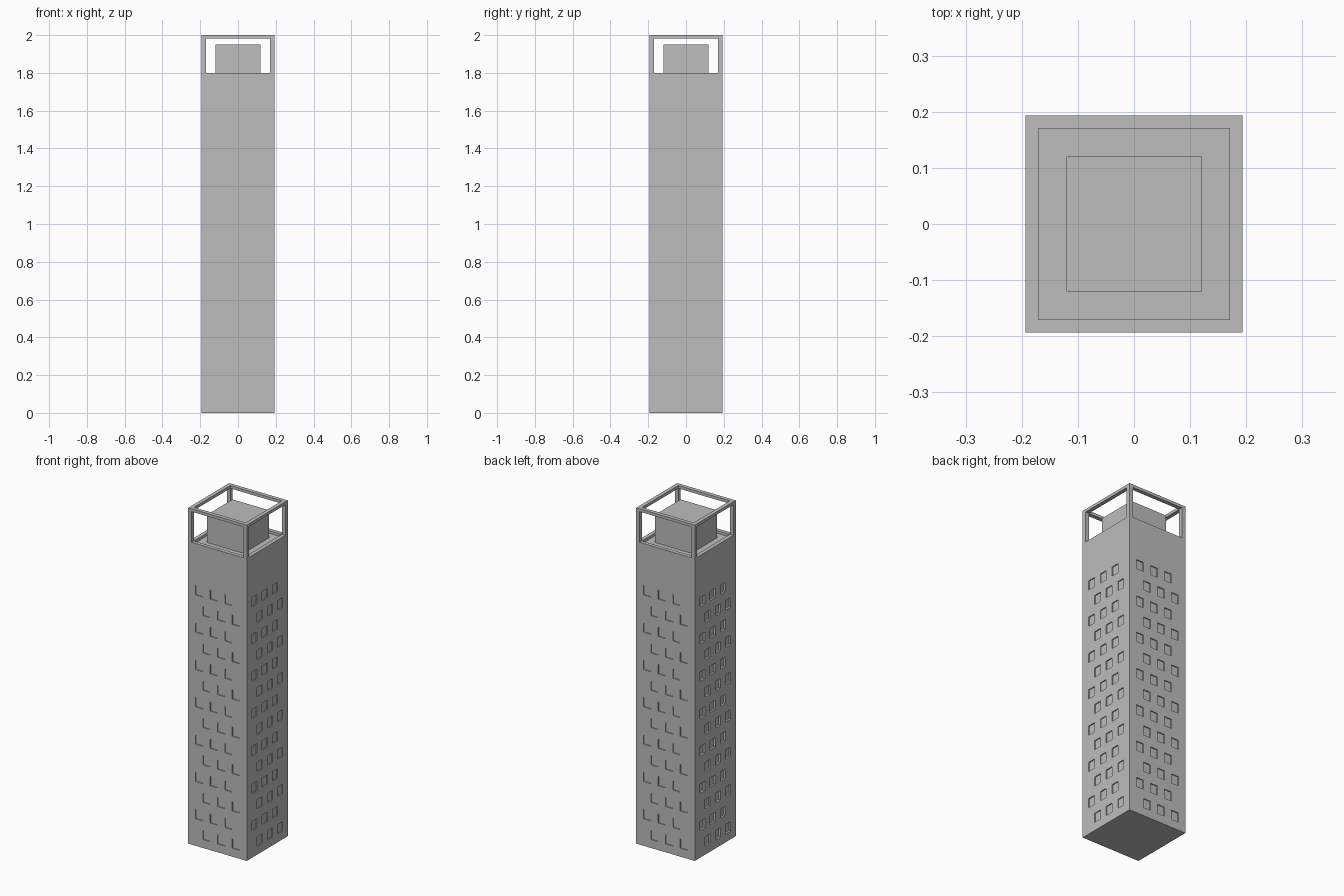
import bpy, bmesh, math
from mathutils import Matrix, Vector

if "Cube" in bpy.data.objects:
    bpy.data.objects.remove(bpy.data.objects["Cube"])

H = 0.193            # half width of the tower
BODY_TOP = 1.80
FLOOR = 1.785        # sunken roof inside the rim
RIM = 0.17           # inner half width of rim and frame
TOP = 2.0
COL = 2 * H / 8      # window grid column
ROW = 2 / 36         # window grid row
Z0 = 0.05

grey = bpy.data.materials.new("grey")
grey.diffuse_color = (0.51, 0.51, 0.51, 1)
grey.use_nodes = True
grey.node_tree.nodes["Principled BSDF"].inputs["Base Color"].default_value = grey.diffuse_color


def finish(bm, name):
    bmesh.ops.remove_doubles(bm, verts=bm.verts, dist=1e-5)
    bmesh.ops.recalc_face_normals(bm, faces=bm.faces)
    me = bpy.data.meshes.new(name)
    bm.to_mesh(me)
    bm.free()
    me.materials.append(grey)
    ob = bpy.data.objects.new(name, me)
    bpy.context.collection.objects.link(ob)
    return ob


def box(name, x0, x1, y0, y1, z0, z1):
    bm = bmesh.new()
    m = Matrix.Translation(((x0 + x1) / 2, (y0 + y1) / 2, (z0 + z1) / 2))
    m = m @ Matrix.Diagonal((x1 - x0, y1 - y0, z1 - z0, 1))
    bmesh.ops.create_cube(bm, size=1, matrix=m)
    return finish(bm, name)


def quad(bm, pts):
    bm.faces.new([bm.verts.new(p) for p in pts])


# tower body: four walls with staggered recessed windows
bm = bmesh.new()
zs = [0] + [Z0 + i * ROW for i in range(28)] + [BODY_TOP]
for side in range(4):
    rot = Matrix.Rotation(side * math.pi / 2, 3, 'Z')
    depth = 0.012 if side == 3 else 0.006
    for r in range(len(zs) - 1):
        for c in range(8):
            x0, x1 = -H + c * COL, -H + (c + 1) * COL
            ring = [(x0, zs[r]), (x1, zs[r]), (x1, zs[r + 1]), (x0, zs[r + 1])]
            front = [rot @ Vector((x, -H, z)) for x, z in ring]
            even = r % 4 == 1 and c in (2, 4, 6)
            odd = r % 4 == 3 and c in (1, 3, 5)
            if even or odd:
                back = [rot @ Vector((x, -H + depth, z)) for x, z in ring]
                quad(bm, back)
                for i in range(4):
                    j = (i + 1) % 4
                    quad(bm, [front[i], front[j], back[j], back[i]])
            else:
                quad(bm, front)
    # rim top and inner rim wall
    quad(bm, [rot @ Vector(p) for p in ((-H, -H, BODY_TOP), (H, -H, BODY_TOP),
                                        (RIM, -RIM, BODY_TOP), (-RIM, -RIM, BODY_TOP))])
    quad(bm, [rot @ Vector(p) for p in ((-RIM, -RIM, BODY_TOP), (RIM, -RIM, BODY_TOP),
                                        (RIM, -RIM, FLOOR), (-RIM, -RIM, FLOOR))])
# sunken roof and underside
for h, z in ((RIM, FLOOR), (H, 0)):
    quad(bm, [(-h, -h, z), (h, -h, z), (h, h, z), (-h, h, z)])
finish(bm, "tower_body")

# roof block
box("roof_block", -0.12, 0.12, -0.12, 0.12, FLOOR, 1.95)

# open frame: corner posts and top rails
BEAM = TOP - 0.017
for sx in (-1, 1):
    for sy in (-1, 1):
        xs, ys = sorted((sx * H, sx * RIM)), sorted((sy * H, sy * RIM))
        box("corner_post", *xs, *ys, BODY_TOP, BEAM)
    a, b = sorted((sx * H, sx * RIM))
    box("top_rail_side", a, b, -H, H, BEAM, TOP)
    box("top_rail_cross", -RIM, RIM, a, b, BEAM, TOP)
